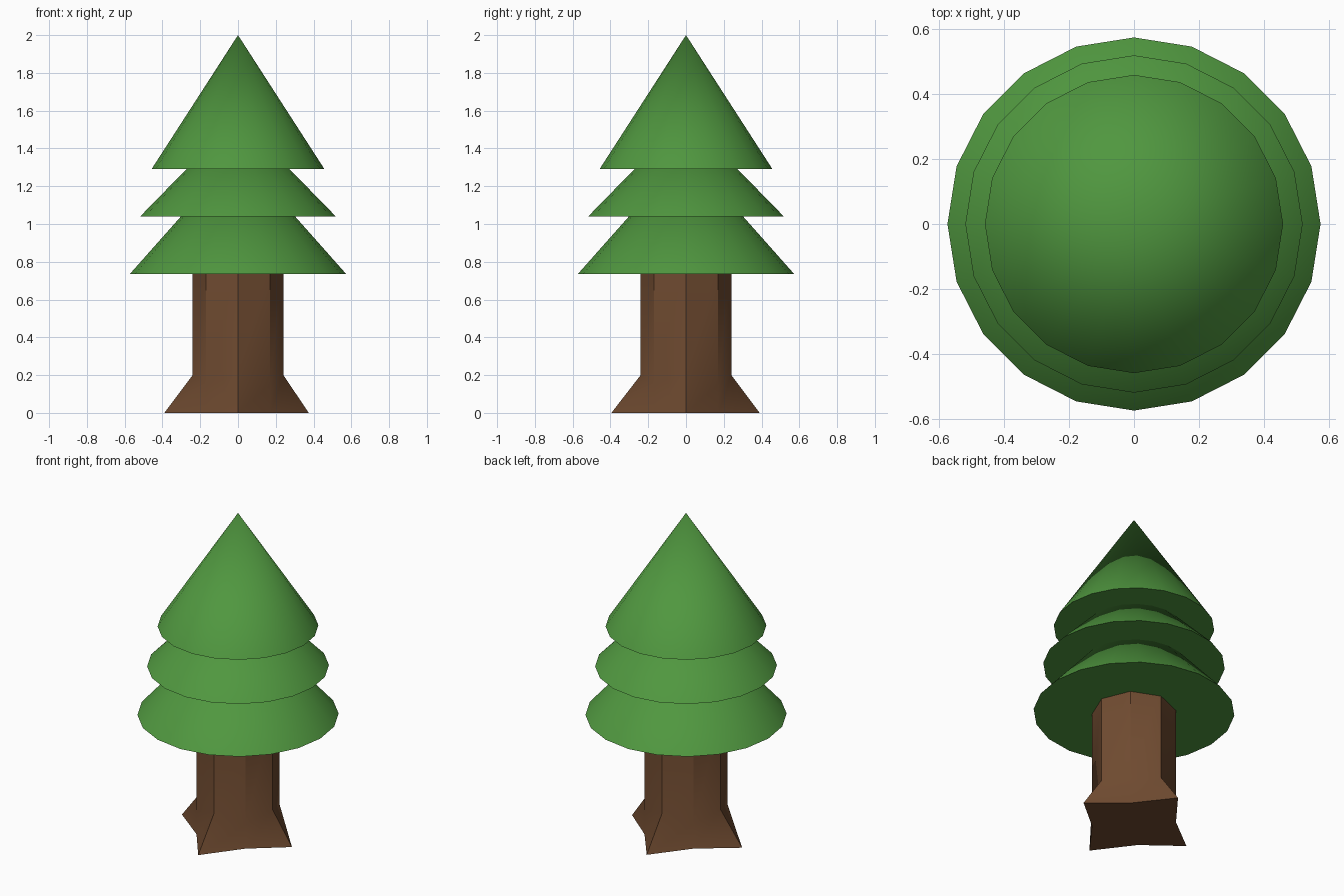
import bpy, bmesh
from math import cos, sin, pi, radians

if "Cube" in bpy.data.objects:
    bpy.data.objects.remove(bpy.data.objects["Cube"])


def material(name, color):
    m = bpy.data.materials.new(name)
    m.diffuse_color = (*color, 1)
    m.use_nodes = True
    m.node_tree.nodes["Principled BSDF"].inputs["Base Color"].default_value = m.diffuse_color
    return m


def finish(name, bm, mat):
    bmesh.ops.recalc_face_normals(bm, faces=bm.faces)
    me = bpy.data.meshes.new(name)
    bm.to_mesh(me)
    bm.free()
    ob = bpy.data.objects.new(name, me)
    bpy.context.collection.objects.link(ob)
    me.materials.append(mat)
    bpy.ops.object.select_all(action='DESELECT')
    ob.select_set(True)
    bpy.context.view_layer.objects.active = ob
    bpy.ops.object.shade_smooth_by_angle(angle=radians(30))
    return ob


green = material("needles", (0.08, 0.31, 0.05))
brown = material("bark", (0.16, 0.07, 0.03))

# Foliage: three stacked 20-sided cones (name, radius, base z, apex z)
for name, r, z0, z1 in (("lower_foliage", 0.573, 0.735, 1.38),
                        ("middle_foliage", 0.518, 1.04, 1.57),
                        ("top_foliage", 0.458, 1.29, 2.0)):
    bm = bmesh.new()
    ring = [bm.verts.new((r * cos(i * pi / 10), r * sin(i * pi / 10), z0)) for i in range(20)]
    apex = bm.verts.new((0, 0, z1))
    bm.faces.new(ring[::-1])
    for i in range(20):
        bm.faces.new((ring[i], ring[(i + 1) % 20], apex))
    finish(name, bm, green)

# Trunk: octagon whose four axis corners flare out into roots
R = 0.24
roots = (0.375, 0.39, 0.39, 0.395)  # +x, +y, -x, -y
bm = bmesh.new()
rings = [[], [], []]
for i in range(8):
    a = i * pi / 4
    is_root = i % 2 == 0
    profile = ((roots[i // 2] if is_root else R, 0),
               (R, 0.2 if is_root else 0.15),
               (R, 0.8))
    for ring, (r, z) in zip(rings, profile):
        ring.append(bm.verts.new((r * cos(a), r * sin(a), z)))
for lo, hi in zip(rings, rings[1:]):
    for i in range(8):
        j = (i + 1) % 8
        bm.faces.new((lo[i], lo[j], hi[j], hi[i]))
bm.faces.new(rings[0][::-1])
bm.faces.new(rings[2])
finish("trunk", bm, brown)
